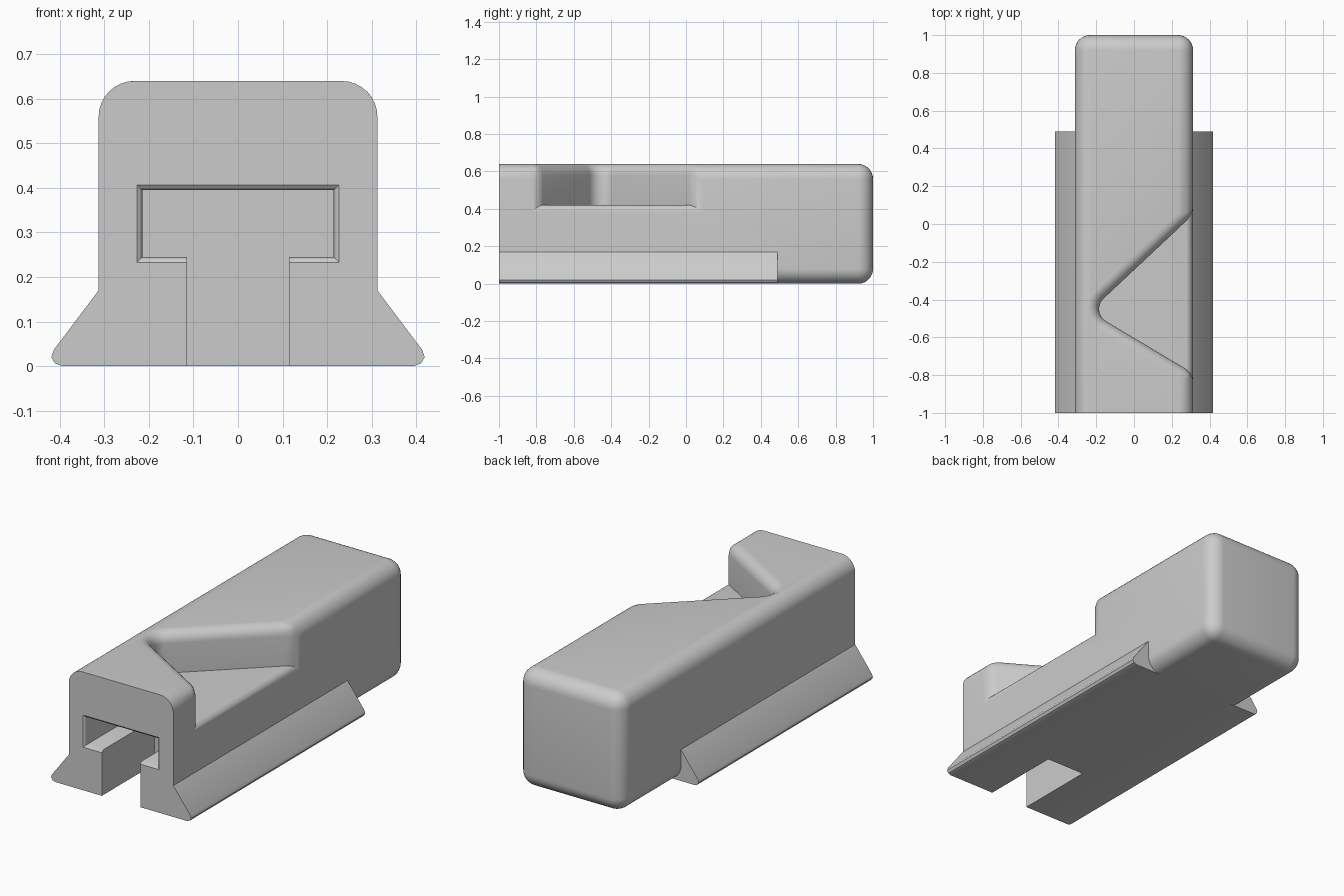
import bpy, bmesh
from math import sin, cos, radians

if "Cube" in bpy.data.objects:
    bpy.data.objects.remove(bpy.data.objects["Cube"])

grey = bpy.data.materials.new("plain_grey")
grey.use_nodes = True
COLOR = (0.6, 0.6, 0.6, 1)
grey.diffuse_color = COLOR
grey.node_tree.nodes["Principled BSDF"].inputs["Base Color"].default_value = COLOR

W, H, FLOOR, R = 0.313, 0.64, 0.42, 0.08


def make_object(name, bm):
    bmesh.ops.recalc_face_normals(bm, faces=bm.faces[:])
    mesh = bpy.data.meshes.new(name)
    bm.to_mesh(mesh)
    bm.free()
    obj = bpy.data.objects.new(name, mesh)
    bpy.context.collection.objects.link(obj)
    mesh.materials.append(grey)
    return obj


def loft(name, sections):
    """Skin a row of (y, outline) sections and close both ends."""
    bm = bmesh.new()
    rings = [[bm.verts.new((x, y, z)) for x, z in pts] for y, pts in sections]
    for a, b in zip(rings, rings[1:]):
        for i in range(len(a)):
            j = (i + 1) % len(a)
            bm.faces.new((a[i], a[j], b[j], b[i]))
    bm.faces.new(rings[0])
    bm.faces.new(rings[-1])
    return make_object(name, bm)


def mirrored(half):
    return half + [(-x, z) for x, z in reversed(half)]


# Body block with a rounded V notch in the left side
arc = [radians(133.2 + 10.6 * i) for i in range(11)]
notch = [(W, 0.05)] + [(-0.11 + 0.075 * cos(a), -0.45 + 0.075 * sin(a)) for a in arc] + [(W, -0.79)]
corners = [(W, -1), (-W, -1), (-W, 1), (W, 1)]
bm = bmesh.new()
low = [bm.verts.new((x, y, 0)) for x, y in corners]
top = [bm.verts.new((x, y, H)) for x, y in corners]
rim = [bm.verts.new((x, y, H)) for x, y in notch]
base = [bm.verts.new((x, y, FLOOR)) for x, y in notch]
bm.faces.new(low)
bm.faces.new(top + rim)
bm.faces.new(base)
for i in range(3):
    bm.faces.new((low[i], low[i + 1], top[i + 1], top[i]))
for i in range(len(rim) - 1):
    bm.faces.new((rim[i], rim[i + 1], base[i + 1], base[i]))
bm.faces.new((low[3], low[0], top[0], rim[-1], base[-1], base[0], rim[0], top[3]))

# Edge rounding: full on the block, smaller around the notch, none at the front
weight = bm.edges.layers.float.new("bevel_weight_edge")
rim_set, base_set = set(rim), set(base)
ends = {rim[0], rim[-1], base[0], base[-1]}
for e in bm.edges:
    vs = set(e.verts)
    if all(v.co.y < -0.99 for v in vs):
        e[weight] = 0
    elif vs <= rim_set:
        e[weight] = 0.06 / R
    elif vs & base_set:
        e[weight] = 0.045 / R if vs <= ends else 0
    else:
        e[weight] = 1
body = make_object("body", bm)
bevel = body.modifiers.new("rounding", "BEVEL")
bevel.limit_method = "WEIGHT"
bevel.width = R
bevel.segments = 8
bevel.use_clamp_overlap = False

# Flared foot rail under the front part
foot = loft("foot_rail", [(y, mirrored([(0.395, 0), (0.411, 0.006), (0.419, 0.02), (0.414, 0.036), (W, 0.17)]))
                          for y in (-1, 0.49)])


# T slot cutter, flared slightly at its mouth
def tee(y, d):
    return (y, mirrored([(0.115, -0.1), (0.115, 0.245 - d), (0.215 + d, 0.245 - d), (0.215 + d, 0.395 + d)]))


slot = loft("slot_cutter", [tee(-1.1, 0.012), tee(-1, 0.012), tee(-0.994, 0.004), tee(-0.984, 0), tee(-0.55, 0)])

for part, operation in ((foot, "UNION"), (slot, "DIFFERENCE")):
    mod = body.modifiers.new(part.name, "BOOLEAN")
    mod.operation = operation
    mod.solver = "EXACT"
    mod.object = part

# Bake the modifiers and drop the helpers
bpy.context.view_layer.update()
result = bpy.data.meshes.new_from_object(body.evaluated_get(bpy.context.evaluated_depsgraph_get()))
body.modifiers.clear()
body.data = result
for helper in (foot, slot):
    bpy.data.objects.remove(helper)
bpy.ops.object.select_all(action="DESELECT")
body.select_set(True)
bpy.context.view_layer.objects.active = body
bpy.ops.object.shade_smooth_by_angle(angle=radians(30))
